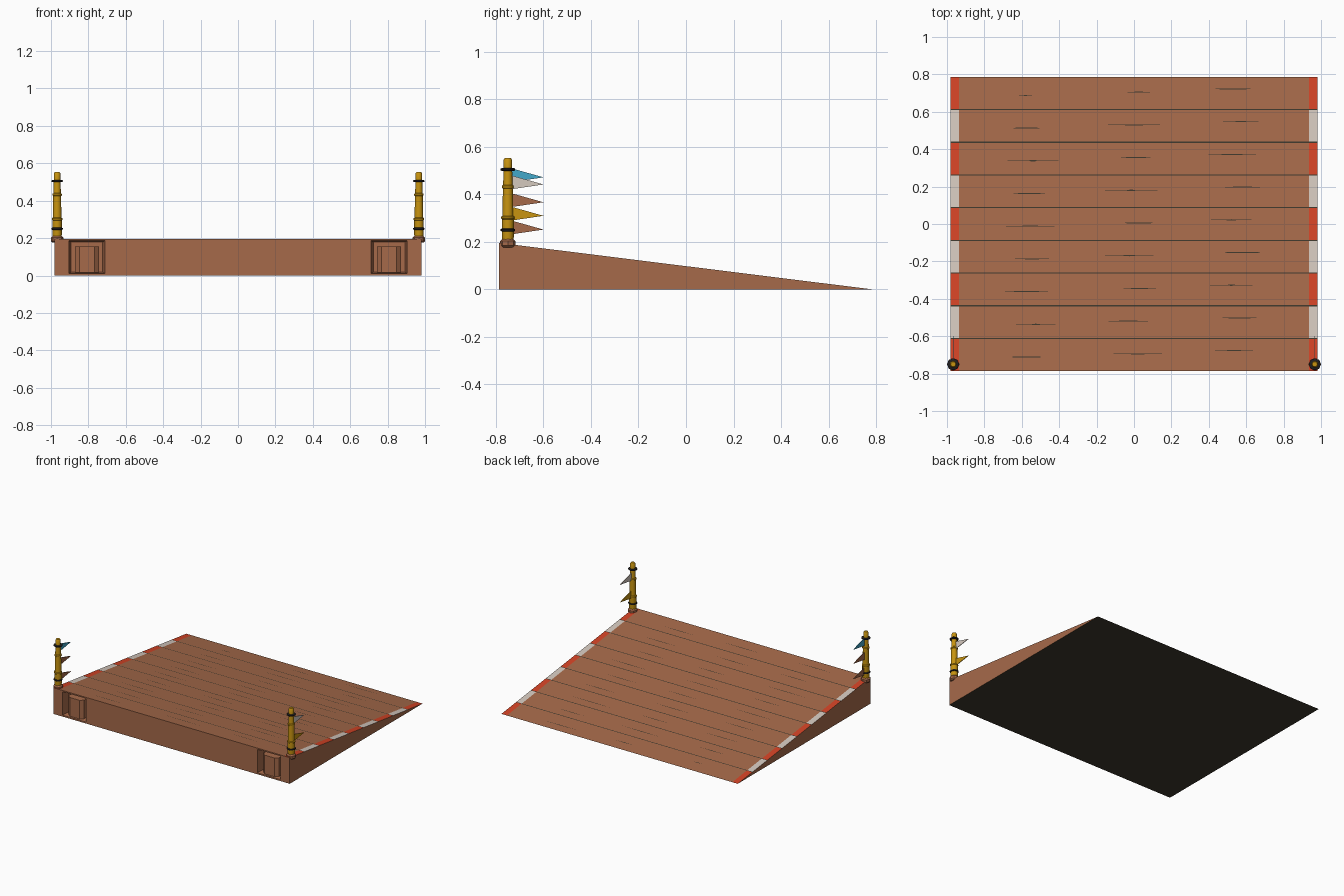
import bpy, bmesh, math
from mathutils import Vector

cube = bpy.data.objects.get("Cube")
if cube:
    bpy.data.objects.remove(cube, do_unlink=True)


def material(name, rgb):
    lin = [((c / 255 + 0.055) / 1.055) ** 2.4 for c in rgb] + [1]
    m = bpy.data.materials.new(name)
    m.use_nodes = True
    m.diffuse_color = lin
    m.node_tree.nodes["Principled BSDF"].inputs["Base Color"].default_value = lin
    return m


WOOD = material("brown wood", (166, 106, 74))
RED = material("red paint", (212, 68, 38))
WHITE = material("off white", (212, 200, 190))
DARK = material("dark groove", (62, 56, 44))
GOLD = material("gold", (200, 148, 16))
BLACK = material("black band", (32, 30, 32))
BLUE = material("blue cloth", (66, 168, 202))

HALF_W, HALF_D, HEIGHT = 0.98, 0.787, 0.196
PLANKS = 9
PLANK_D = 2 * HALF_D / PLANKS
GAP, EDGE = 0.003, 0.935


def deck_z(y):
    return HEIGHT * (HALF_D - y) / (2 * HALF_D)


def make(name, bm, mats):
    bmesh.ops.recalc_face_normals(bm, faces=bm.faces)
    mesh = bpy.data.meshes.new(name)
    bm.to_mesh(mesh)
    bm.free()
    for m in mats:
        mesh.materials.append(m)
    ob = bpy.data.objects.new(name, mesh)
    bpy.context.collection.objects.link(ob)
    return ob


def loft(name, lower, upper, mat):
    """Closed solid between two matching outlines."""
    bm = bmesh.new()
    a = [bm.verts.new(p) for p in lower]
    b = [bm.verts.new(p) for p in upper]
    bm.faces.new(a)
    bm.faces.new(b)
    n = len(a)
    for i in range(n):
        j = (i + 1) % n
        bm.faces.new((a[i], a[j], b[j], b[i]))
    return make(name, bm, [mat])


def lathe(name, profile, x, y, mat, sides=12):
    bm = bmesh.new()
    rings = []
    for r, z in profile:
        rings.append([bm.verts.new((x + r * math.cos(math.tau * i / sides),
                                    y + r * math.sin(math.tau * i / sides), z))
                      for i in range(sides)])
    for a, b in zip(rings, rings[1:]):
        for i in range(sides):
            j = (i + 1) % sides
            bm.faces.new((a[i], a[j], b[j], b[i]))
    bm.faces.new(rings[0])
    bm.faces.new(rings[-1])
    ob = make(name, bm, [mat])
    bpy.ops.object.select_all(action="DESELECT")
    ob.select_set(True)
    bpy.context.view_layer.objects.active = ob
    bpy.ops.object.shade_smooth_by_angle(angle=math.radians(35))
    return ob


# Wedge body, its deck cut into planks, gaps and painted edge blocks
bm = bmesh.new()
side = [(-HALF_D, 0), (HALF_D, 0), (-HALF_D, HEIGHT)]
ends = [[bm.verts.new((x, y, z)) for y, z in side] for x in (-HALF_W, HALF_W)]
for e in ends:
    bm.faces.new(e)
for i in range(3):
    j = (i + 1) % 3
    bm.faces.new((ends[0][i], ends[0][j], ends[1][j], ends[1][i]))
bmesh.ops.recalc_face_normals(bm, faces=bm.faces)


def cut_deck(point, normal):
    faces = [f for f in bm.faces if f.normal.z > 0.5]
    geom = faces + list({e for f in faces for e in f.edges}) + list({v for f in faces for v in f.verts})
    bmesh.ops.bisect_plane(bm, geom=geom, plane_co=point, plane_no=normal)


for x in (-EDGE, EDGE):
    cut_deck((x, 0, 0), (1, 0, 0))
for k in range(1, PLANKS):
    for s in (-GAP, GAP):
        cut_deck((0, -HALF_D + k * PLANK_D + s, 0), (0, 1, 0))
for f in bm.faces:
    c = f.calc_center_median()
    if f.normal.z < -0.5:
        f.material_index = 3
    elif f.normal.z > 0.5:
        t = (c.y + HALF_D) / PLANK_D
        k = round(t)
        if 0 < k < PLANKS and abs(t - k) * PLANK_D < GAP:
            f.material_index = 3
        elif abs(c.x) > EDGE:
            f.material_index = 1 + int(t) % 2
body = make("ramp_body", bm, [WOOD, RED, WHITE, DARK])

# Recesses in the front wall, each holding a chamfered block
DEPTH = 0.06


def rect(cx, half, z0, z1, y):
    return [(cx - half, y, z0), (cx + half, y, z0), (cx + half, y, z1), (cx - half, y, z1)]


for cx, tag in ((-0.808, "right"), (0.808, "left")):
    cutter = loft("recess_cutter", rect(cx, 0.099, 0.01, 0.188, -HALF_D - 0.01),
                  rect(cx, 0.084, 0.018, 0.178, -HALF_D + DEPTH), WOOD)
    cutter.hide_render = True
    mod = body.modifiers.new("recess", "BOOLEAN")
    mod.operation = "DIFFERENCE"
    mod.solver = "EXACT"
    mod.object = cutter
    bpy.context.view_layer.objects.active = body
    bpy.ops.object.modifier_apply(modifier=mod.name)
    bpy.data.objects.remove(cutter, do_unlink=True)

    back, front = -HALF_D + DEPTH + 0.004, -HALF_D + 0.006
    plan = [(-0.064, back), (-0.064, front + 0.02), (-0.04, front),
            (0.04, front), (0.064, front + 0.02), (0.064, back)]
    loft(tag + "_recess_block", [(cx + x, y, 0.016) for x, y in plan],
         [(cx + x, y, 0.156) for x, y in plan], WOOD)

# Wood grain: slim slivers laid on the planks, three per plank from back to front
GRAIN = [
    (-.62, -.54, -.05, .10, .38, .68), (-.69, -.46, -.17, .17, .46, .68),
    (-.68, -.40, -.11, .13, .36, .69), (-.69, -.43, -.16, .13, .45, .71),
    (-.71, -.40, -.10, .15, .40, .64), (-.66, -.43, -.17, .12, .42, .74),
    (-.74, -.41, -.09, .15, .40, .64), (-.64, -.41, -.17, .11, .43, .70),
    (-.71, -.44, -.13, .17, .41, .66)]
bm = bmesh.new()
for row, xs in enumerate(GRAIN):
    for j in range(3):
        x0, x1 = xs[2 * j], xs[2 * j + 1]
        y = 0.688 - PLANK_D * row + 0.017 * j
        mid = (x0 + x1) / 2
        outline = [(x0, 0), (mid, -0.003), (x1, 0), (mid, 0.003)]
        bm.faces.new([bm.verts.new((x, y + d, deck_z(y + d) + 0.001)) for x, d in outline])
make("wood_grain", bm, [DARK])

# Corner poles with collars, bands and pennants
POLE = [(0.021, 0.19), (0.025, 0.22), (0.025, 0.295), (0.028, 0.298), (0.028, 0.306),
        (0.023, 0.31), (0.021, 0.425), (0.025, 0.428), (0.025, 0.436), (0.02, 0.44),
        (0.018, 0.51), (0.018, 0.545), (0.013, 0.553)]
COLLAR = [(0.024, 0.176), (0.033, 0.184), (0.033, 0.203), (0.024, 0.212)]
PY = -0.75
PENNANTS = {
    "right": [(BLUE, 0.51), (WOOD, 0.405), (WOOD, 0.29)],
    "left": [(WHITE, 0.48), (GOLD, 0.348)]}
for tag, sx in (("right", -1), ("left", 1)):
    px = 0.967 * sx
    lathe(tag + "_pole", POLE, px, PY, GOLD)
    lathe(tag + "_collar", COLLAR, px, PY, WOOD, 8)
    for part, z in (("lower", 0.25), ("upper", 0.505)):
        lathe(f"{tag}_{part}_band", [(0.026, z - 0.006), (0.031, z - 0.003),
                                     (0.031, z + 0.003), (0.026, z + 0.006)], px, PY, BLACK)
    for n, (mat, z) in enumerate(PENNANTS[tag]):
        tri = [(PY + 0.015, z), (PY + 0.015, z - 0.058), (-0.6, z - 0.038)]
        loft(f"{tag}_pennant_{n + 1}", [(px - 0.002, y, h) for y, h in tri],
             [(px + 0.002, y, h) for y, h in tri], mat)
